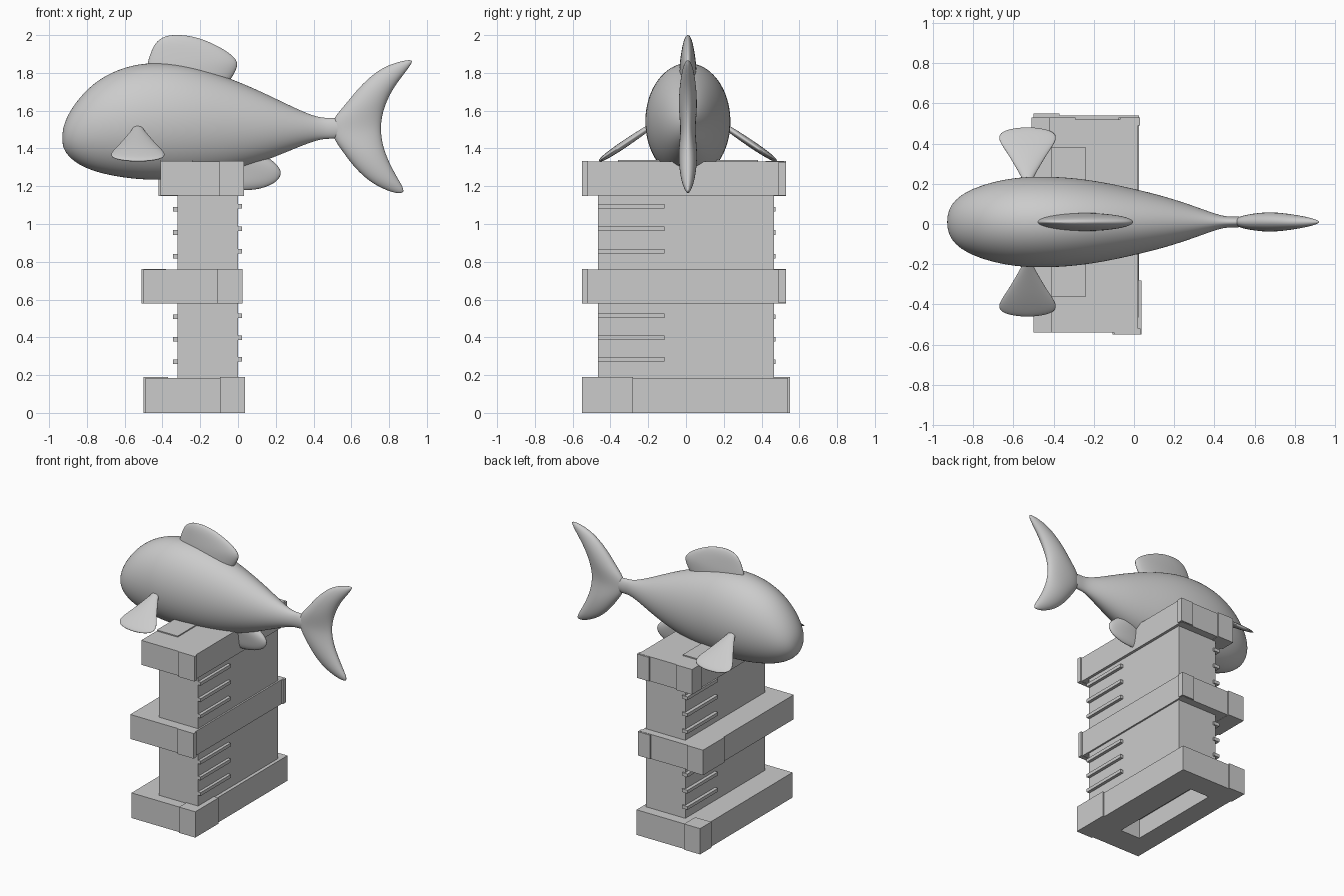
import bpy, bmesh
from math import cos, sin, tau
from mathutils import Vector


def box(name, x0, x1, y0, y1, z0, z1):
    bm = bmesh.new()
    bmesh.ops.create_cube(bm, size=1)
    for v in bm.verts:
        v.co = Vector(((x0 + x1) / 2 + v.co.x * (x1 - x0),
                       (y0 + y1) / 2 + v.co.y * (y1 - y0),
                       (z0 + z1) / 2 + v.co.z * (z1 - z0)))
    me = bpy.data.meshes.new(name)
    bm.to_mesh(me)
    bm.free()
    ob = bpy.data.objects.new(name, me)
    bpy.context.collection.objects.link(ob)
    return ob


def loft(name, sections, n=16):
    """Skin ellipses given as (centre, half axis a, half axis b)."""
    bm = bmesh.new()
    rings = []
    for c, a, b in sections:
        c, a, b = Vector(c), Vector(a), Vector(b)
        rings.append([bm.verts.new(c + a * cos(tau * i / n) + b * sin(tau * i / n))
                      for i in range(n)])
    for r, s in zip(rings, rings[1:]):
        for i in range(n):
            j = (i + 1) % n
            bm.faces.new((r[i], r[j], s[j], s[i]))
    bm.faces.new(rings[0])
    bm.faces.new(rings[-1])
    bmesh.ops.recalc_face_normals(bm, faces=bm.faces)
    for f in bm.faces:
        f.smooth = True
    me = bpy.data.meshes.new(name)
    bm.to_mesh(me)
    bm.free()
    ob = bpy.data.objects.new(name, me)
    bpy.context.collection.objects.link(ob)
    sub = ob.modifiers.new("smooth", 'SUBSURF')
    sub.levels = sub.render_levels = 2
    return ob


YC = 0.01  # fish centre plane


def upright_fin(name, rows):
    """Rows of (z, front x, rear x, half thickness)."""
    return loft(name, [(((a + b) / 2, YC, z), ((b - a) / 2, 0, 0), (0, t, 0))
                       for z, a, b, t in rows])


# Fish body: x, belly z, back z, half width
body = [(-.93, 1.43, 1.48, .02), (-.922, 1.395, 1.525, .06), (-.90, 1.36, 1.58, .10),
        (-.85, 1.315, 1.66, .145), (-.75, 1.27, 1.765, .19), (-.6, 1.24, 1.838, .224),
        (-.45, 1.228, 1.86, .23), (-.3, 1.235, 1.85, .222), (-.15, 1.253, 1.812, .2),
        (0, 1.287, 1.757, .167), (.15, 1.335, 1.69, .13), (.3, 1.398, 1.615, .08),
        (.4, 1.438, 1.572, .042), (.46, 1.452, 1.56, .026), (.52, 1.45, 1.565, .028),
        (.62, 1.47, 1.54, .02)]
loft("fish_body", [((x, YC, (lo + hi) / 2), (0, w, 0), (0, 0, (hi - lo) / 2))
                   for x, lo, hi, w in body], 24)

# Tail fin
upright_fin("tail_fin", [
    (1.868, .89, .925, .006), (1.845, .80, .918, .022), (1.8, .72, .885, .034),
    (1.72, .635, .823, .046), (1.63, .565, .78, .05), (1.56, .50, .763, .045),
    (1.5, .49, .758, .04), (1.44, .51, .765, .045), (1.38, .555, .78, .05),
    (1.31, .605, .81, .048), (1.24, .675, .848, .038), (1.195, .745, .875, .024),
    (1.162, .83, .88, .006)])

# Dorsal and belly fins
upright_fin("dorsal_fin", [
    (1.7, -.44, -.08, .045), (1.77, -.47, -.03, .047), (1.83, -.49, .005, .046),
    (1.87, -.48, .002, .042), (1.92, -.462, -.06, .034), (1.96, -.44, -.14, .026),
    (1.987, -.405, -.21, .016), (2.001, -.36, -.29, .006)])
upright_fin("belly_fin", [
    (1.4, -.1, .1, .045), (1.34, -.1, .18, .045), (1.3, -.1, .225, .04),
    (1.26, -.1, .236, .034), (1.22, -.1, .205, .027), (1.195, -.08, .15, .018),
    (1.178, -.05, .08, .006)])

# Side fins: distance along fin, half width, half thickness
fin = [(-.05, .015, .012), (0, .025, .016), (.08, .065, .019), (.15, .1, .02),
       (.2, .13, .019), (.24, .148, .017), (.275, .14, .014), (.295, .1, .01),
       (.307, .04, .005)]
for side, label in ((-1, "near"), (1, "far")):
    out = Vector((0, side * .83, -.56))
    nrm = Vector((0, side * .56, .83))
    root = Vector((-.53, YC + side * .215, 1.505))
    loft("side_fin_" + label, [(root + out * s, (w, 0, 0), nrm * t) for s, w, t in fin])

# Pedestal column
box("column", -.32, 0, -.465, .465, .15, 1.2)

# Base with a slot in its underside
base = box("base", -.49, .025, -.54, .54, 0, .185)
slot = box("slot_cutter", -.34, -.18, -.35, .37, -.1, .14)
slot.hide_render = True
slot.hide_viewport = True
cut = base.modifiers.new("slot", 'BOOLEAN')
cut.operation = 'DIFFERENCE'
cut.object = slot


# Overlapping corner pieces wrapped on each band
def corners(name, x0, x1, y0, y1, z0, z1, near, far):
    box(name + "_near_corner", x1 - .12, x1 + .012, y0 - .01, near, z0, z1 + .003)
    box(name + "_far_corner", x0 - .01, x0 + .12, far, y1 + .01, z0, z1 + .003)


corners("base", -.49, .025, -.54, .54, 0, .187, -.28, .42)
box("middle_band", -.50, .012, -.54, .52, .58, .76)
corners("middle", -.50, .012, -.54, .52, .578, .76, -.52, .28)
box("top_band", -.41, .02, -.54, .52, 1.15, 1.33)
corners("top", -.41, .02, -.54, .52, 1.148, 1.33, -.52, .42)
for nm, x1, z0, z1 in (("middle", .022, .582, .758), ("top", .03, 1.152, 1.328)):
    box(nm + "_end_cap", x1 - .1, x1, .49, .53, z0, z1)

# Thin raised plate on top
box("top_plate", -.41, -.24, -.36, .38, 1.3, 1.338)

# Horizontal ribs on both broad faces
for i, z in enumerate((.283, .398, .515, .855, .975, 1.095)):
    box(f"right_rib_{i}", -.02, .022, -.465, -.115, z - .012, z + .012)
for i, z in enumerate((.27, .39, .51, .83, .955, 1.078)):
    box(f"left_rib_{i}", -.345, -.3, .12, .475, z - .012, z + .012)
